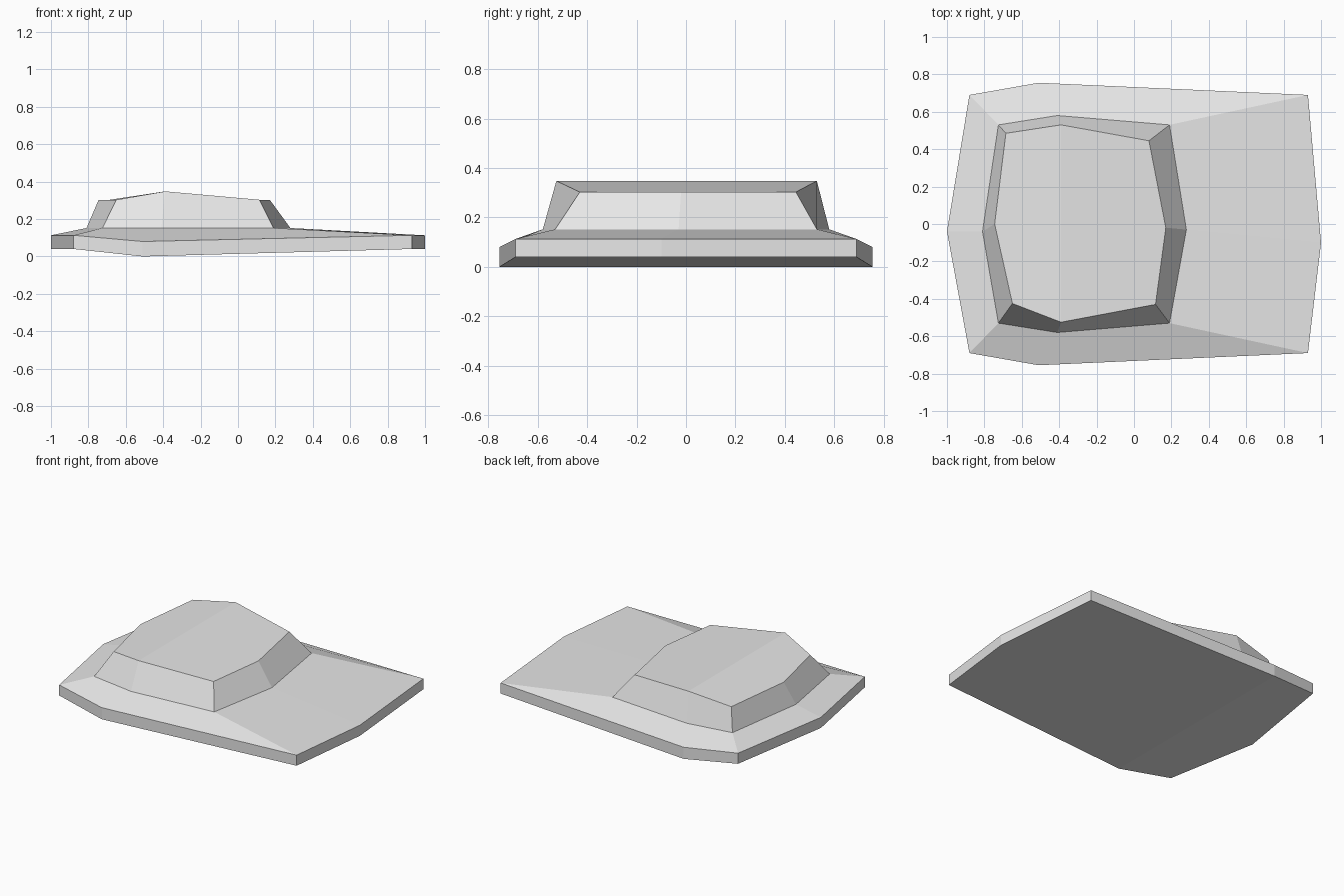
import bpy

if "Cube" in bpy.data.objects:
    bpy.data.objects.remove(bpy.data.objects["Cube"], do_unlink=True)

grey = bpy.data.materials.new("light grey")
grey.use_nodes = True
grey.diffuse_color = (0.8, 0.8, 0.8, 1)
grey.node_tree.nodes["Principled BSDF"].inputs["Base Color"].default_value = (0.8, 0.8, 0.8, 1)

# Eight-point outlines, anticlockwise from the middle of the -x end
hull = [(-1, -.04), (-.88, -.69), (-.51, -.755), (.93, -.69),
        (1, -.1), (.93, .69), (-.51, .755), (-.88, .69)]
cabin_foot = [(-.81, -.04), (-.725, -.53), (-.41, -.58), (.19, -.53),
              (.28, -.03), (.19, .53), (-.41, .58), (-.725, .53)]
cabin_roof = [(-.745, 0), (-.65, -.425), (-.39, -.525), (.115, -.43),
              (.17, -.02), (.08, .445), (-.39, .53), (-.685, .485)]
RIDGE = (2, 6)


def ring(outline, z, ridge_z):
    """Lift an outline to z, with its two ridge points at ridge_z."""
    return [(x, y, ridge_z if i in RIDGE else z) for i, (x, y) in enumerate(outline)]


def cap(start):
    """Two faces that meet along the ridge."""
    return [[start + i for i in (2, 3, 4, 5, 6)], [start + i for i in (6, 7, 0, 1, 2)]]


# Body: bottom edge, deck edge, cabin foot, cabin roof
rings = [ring(hull, .04, 0), ring(hull, .113, .08),
         ring(cabin_foot, .152, .152), ring(cabin_roof, .303, .348)]
verts = [p for r in rings for p in r]
faces = [f[::-1] for f in cap(0)] + cap(8 * (len(rings) - 1))
for level in range(len(rings) - 1):
    a = 8 * level
    for i in range(8):
        j = (i + 1) % 8
        faces.append([a + i, a + j, a + 8 + j, a + 8 + i])

mesh = bpy.data.meshes.new("hull_with_cabin")
mesh.from_pydata(verts, [], faces)
mesh.materials.append(grey)
mesh.update()
body = bpy.data.objects.new("hull_with_cabin", mesh)
bpy.context.collection.objects.link(body)
